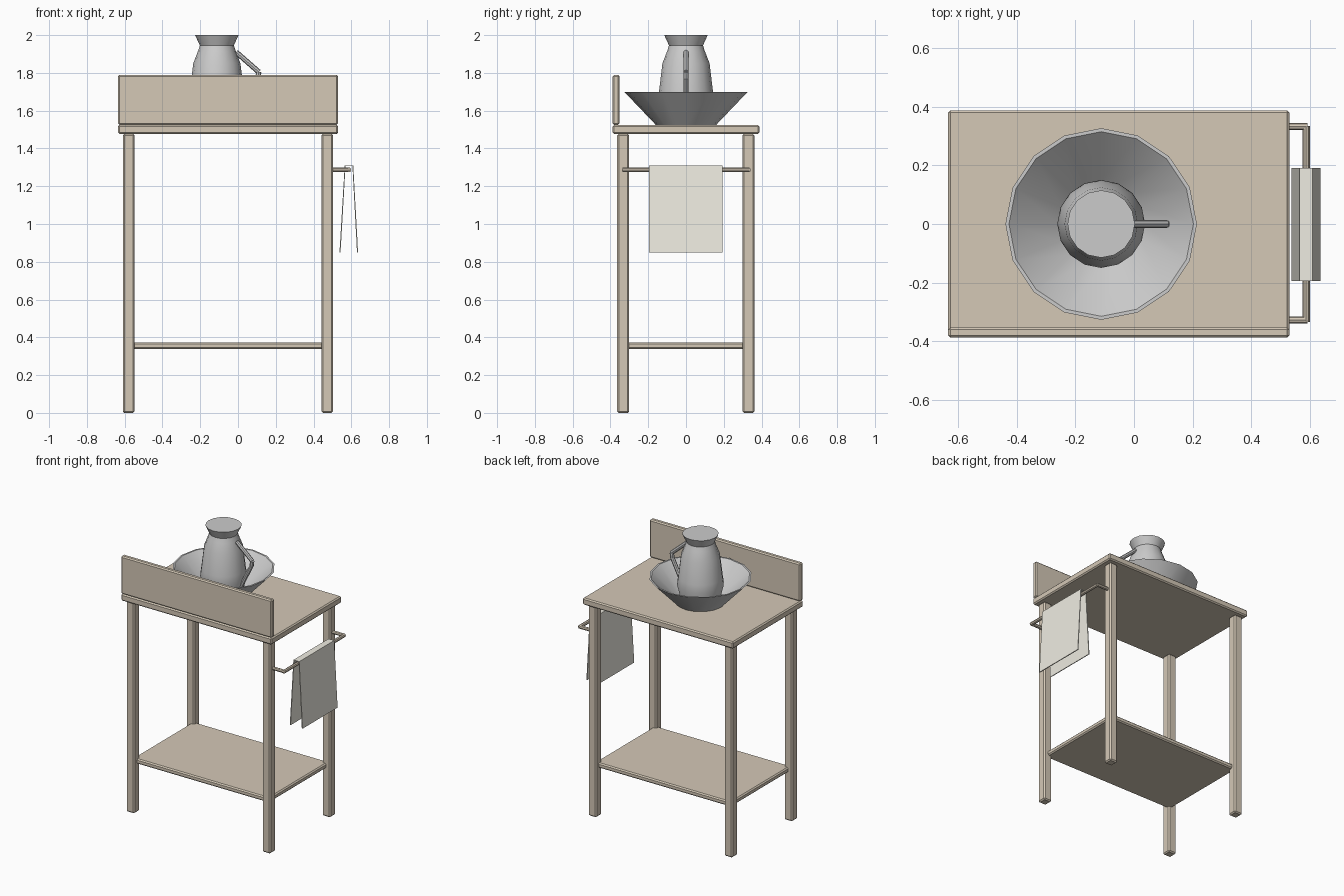
import bpy, bmesh, math
from mathutils import Vector

if "Cube" in bpy.data.objects:
    bpy.data.objects.remove(bpy.data.objects["Cube"])


def material(name, rgb):
    m = bpy.data.materials.new(name)
    m.diffuse_color = (*rgb, 1)
    m.use_nodes = True
    m.node_tree.nodes["Principled BSDF"].inputs["Base Color"].default_value = m.diffuse_color
    return m


WOOD = material("wood", (0.66, 0.58, 0.47))
LINEN = material("linen", (0.86, 0.84, 0.76))


def finish(bm, name, mat=None):
    bmesh.ops.recalc_face_normals(bm, faces=bm.faces)
    me = bpy.data.meshes.new(name)
    bm.to_mesh(me)
    bm.free()
    ob = bpy.data.objects.new(name, me)
    bpy.context.collection.objects.link(ob)
    if mat:
        me.materials.append(mat)
    return ob


def board(name, x, y, z, bevel=0.008):
    """Bevelled wooden box given as (min, max) per axis."""
    bm = bmesh.new()
    bmesh.ops.create_cube(bm, size=1)
    for v in bm.verts:
        v.co = [(a + b) / 2 + c * (b - a) for (a, b), c in zip((x, y, z), v.co)]
    bmesh.ops.bevel(bm, geom=bm.edges[:], offset=bevel, segments=1, affect='EDGES')
    return finish(bm, name, WOOD)


def lathe(name, profile, cx, cy, sides=16):
    """Closed turned shape; the profile runs axis to axis as (radius, z)."""
    bm = bmesh.new()
    vs = [bm.verts.new((cx + r, cy, z)) for r, z in profile]
    es = [bm.edges.new(p) for p in zip(vs, vs[1:])]
    bmesh.ops.spin(bm, geom=vs + es, cent=(cx, cy, 0), axis=(0, 0, 1),
                   angle=math.tau, steps=sides, use_duplicate=False)
    bmesh.ops.remove_doubles(bm, verts=bm.verts[:], dist=1e-4)
    ob = finish(bm, name)
    bpy.ops.object.select_all(action='DESELECT')
    ob.select_set(True)
    bpy.context.view_layer.objects.active = ob
    bpy.ops.object.shade_smooth_by_angle(angle=math.radians(30))
    return ob


def rod(name, points, radius, mat=None, sides=8):
    """Straight-segment tube through the points."""
    bm = bmesh.new()
    for a, b in zip(points, points[1:]):
        a, b = Vector(a), Vector(b)
        new = bmesh.ops.create_cone(bm, cap_ends=True, segments=sides, radius1=radius,
                                    radius2=radius, depth=(b - a).length)["verts"]
        bmesh.ops.rotate(bm, verts=new, matrix=(b - a).to_track_quat('Z', 'Y').to_matrix())
        bmesh.ops.translate(bm, verts=new, vec=(a + b) / 2)
    return finish(bm, name, mat)


# table frame
board("table_top", (-0.635, 0.53), (-0.388, 0.388), (1.477, 1.525))
board("splash_board", (-0.635, 0.53), (-0.388, -0.353), (1.525, 1.79))
board("lower_shelf", (-0.58, 0.472), (-0.332, 0.332), (0.337, 0.372))
for xn, x in (("left", (-0.61, -0.548)), ("right", (0.442, 0.503))):
    for yn, y in (("front", (-0.364, -0.301)), ("back", (0.299, 0.362))):
        board(f"{yn}_{xn}_leg", x, y, (0, 1.477))

# wash bowl and pitcher
CX = -0.112
lathe("bowl", [(0, 1.525), (0.16, 1.525), (0.327, 1.70), (0.315, 1.70),
               (0.15, 1.545), (0, 1.545)], CX, 0)
lathe("pitcher", [(0, 1.545), (0.125, 1.545), (0.15, 1.65), (0.143, 1.70), (0.125, 1.85),
                  (0.10, 1.915), (0.09, 1.945), (0.115, 2.0), (0, 2.0)], CX, 0)
rod("pitcher_handle", [(-0.01, 0, 1.91), (0.11, 0, 1.805), (0.105, 0, 1.77),
                       (0.02, 0, 1.60)], 0.014)

# towel rail with its two brackets
rod("towel_rail", [(0.588, -0.335, 1.286), (0.588, 0.335, 1.286)], 0.012, WOOD)
for n, y in (("front", -0.328), ("back", 0.333)):
    rod(f"{n}_rail_bracket", [(0.495, y, 1.286), (0.592, y, 1.286)], 0.012, WOOD)

# towel folded over the rail
bm = bmesh.new()
path = [(0.540, 0.848), (0.567, 1.308), (0.608, 1.308), (0.633, 0.848)]
row = [[bm.verts.new((x, y, z)) for x, z in path] for y in (-0.195, 0.192)]
for i in range(3):
    bm.faces.new((row[0][i], row[0][i + 1], row[1][i + 1], row[1][i]))
towel = finish(bm, "towel", LINEN)
mod = towel.modifiers.new("thickness", 'SOLIDIFY')
mod.thickness = 0.006
mod.offset = 0
